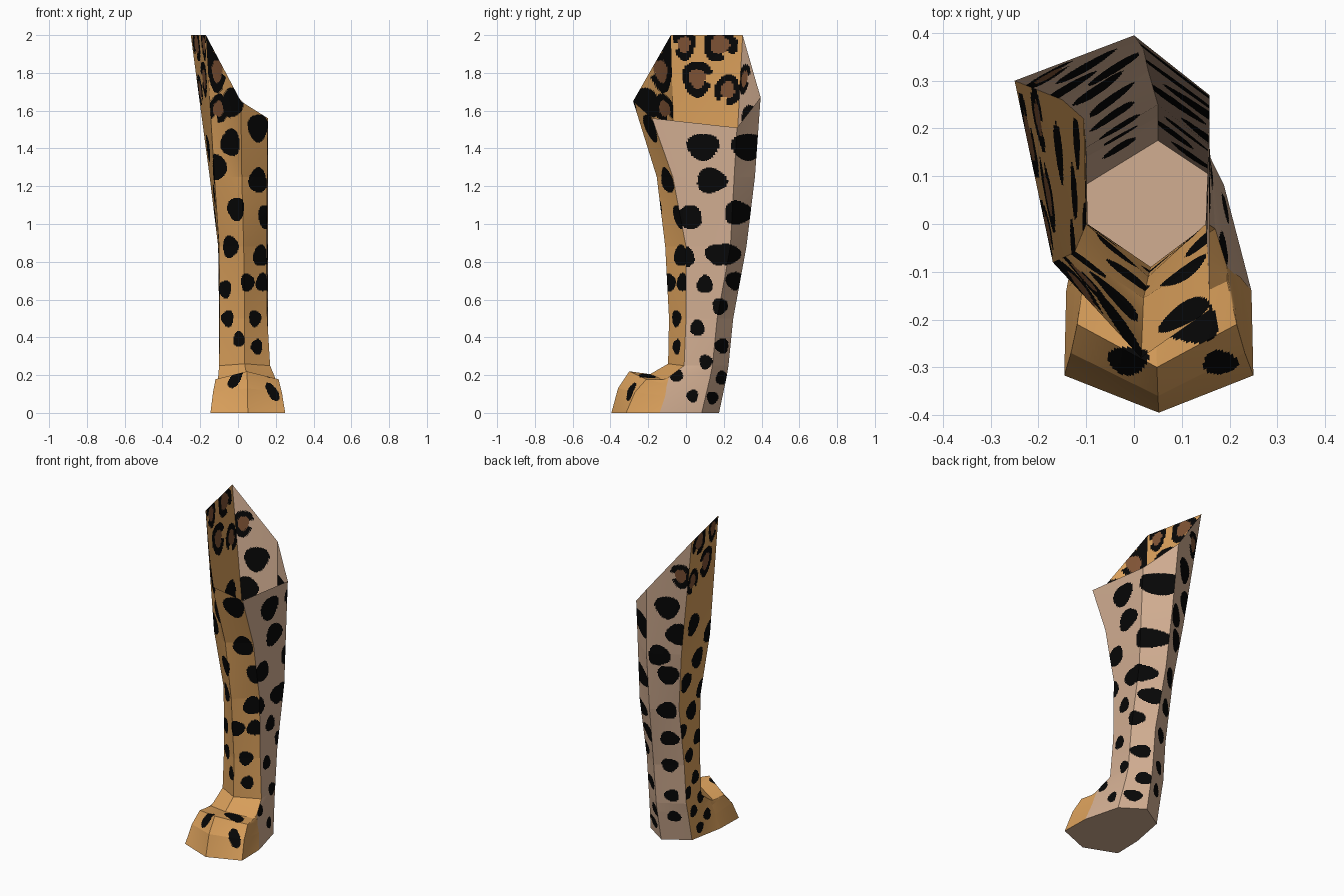
import bpy, bmesh, math
from mathutils import Vector

if "Cube" in bpy.data.objects:
    bpy.data.objects.remove(bpy.data.objects["Cube"])

# flat colours
def material(name, rgb):
    m = bpy.data.materials.new(name)
    m.diffuse_color = (*rgb, 1)
    m.use_nodes = True
    m.node_tree.nodes["Principled BSDF"].inputs["Base Color"].default_value = m.diffuse_color
    return m

MATS = [material("tawny fur", (0.70, 0.35, 0.105)),
        material("cream fur", (0.64, 0.42, 0.285)),
        material("black spots", (0.002, 0.002, 0.002)),
        material("brown rosettes", (0.21, 0.085, 0.035))]
TAWNY, CREAM, BLACK, BROWN = range(4)
AXES = {"front": (0, 2), "back": (0, 2), "left": (1, 2), "right": (1, 2), "foot": (0, 1)}

def sized(centres, low_width, high_width):
    # spots grow, and change proportion, with height
    out = []
    for u, z in centres:
        r = .034 + .024 * z
        out.append((u, z, r * (low_width if z < .75 else high_width), r * (.95 if z < .75 else 1.05)))
    return out

def spot_trail(z, end, low, high, spread):
    """Centres of staggered spots climbing one side."""
    k = 0
    while z < end:
        left, right = (a + (b - a) * z / 1.5 for a, b in zip(low, high))
        yield left + (right - left) * ((.4 + k * .618) % 1), z
        z += spread * (.045 + .05 * z)
        k += 1

SPOTS = {"right": sized([(.09, 1.41), (.135, 1.23), (.015, 1.035), (.325, 1.41), (.275, 1.06), (-.02, .825),
                         (.17, .84), (.22, .84), (.1, .68), (.255, .7), (.18, .565), (.06, .45), (.19, .355),
                         (.105, .27), (.19, .185), (.035, .09), (.14, .08), (-.05, .2)], .85, 1.25),
         "front": sized([(-.18, 1.94), (-.03, 1.64), (-.04, 1.43), (.105, 1.51), (-.11, 1.3), (.105, 1.23),
                         (-.01, 1.08), (-.04, .88), (.12, .83), (-.07, .655), (.05, .69), (.13, .69),
                         (-.055, .5), (.09, .5), (.005, .39), (.1, .35), (.15, 1.04)], .7, .75),
         "back": sized([(-.1, 1.56), (-.14, 1.38), (-.04, 1.24), (-.075, 1.11), (-.05, .87),
                        (-.045, .68), (-.03, .5), (-.03, .3), (-.03, .16)], .9, .85),
         "left": sized(spot_trail(.06, 1.52, (-.05, .12), (-.07, .27), 1.2), .85, .95),
         "foot": [(-.012, -.285, .042, .03), (.18, -.29, .036, .025), (.12, -.205, .06, .045)]}
# black rings with a brown heart near the top
ROSETTES = {"front": [(-.11, 1.81, .05, .11), (-.19, 1.79, .025, .08), (-.105, 1.61, .05, .075)],
            "left": [(.06, 1.77, .08, .095), (.18, 1.95, .09, .09), (.22, 1.71, .07, .08),
                     (-.01, 1.95, .06, .08)],
            "back": [(-.18, 1.77, .05, .08)]}

def distance(u, v, spot, seed):
    # wobbly ellipse: below 1 is inside
    du, dv = (u - spot[0]) / spot[2], (v - spot[1]) / spot[3]
    if abs(du) > 1.2 or abs(dv) > 1.2:
        return 2, 0
    a = math.atan2(dv, du)
    return math.hypot(du, dv) / (1 + .07 * math.sin(3 * a + 2 * seed)), a

def colour(p, side, base):
    u, v = p[AXES[side][0]], p[AXES[side][1]]
    for k, s in enumerate(ROSETTES.get(side, [])):
        d, a = distance(u, v, s, k)
        if d < .55:
            return BROWN
        if d < 1:
            return base if abs(math.sin((a + k) / 2)) < .15 else BLACK
    if any(distance(u, v, s, k)[0] < 1 for k, s in enumerate(SPOTS[side])):
        return BLACK
    return base

def loft(name, rows, strips, step=.006, across=32):
    """Shell through rows of points; strips = [(i, j, side, base colour)]."""
    bm = bmesh.new()
    for top, low in zip(rows, rows[1:]):
        n = max(2, round(max((Vector(a) - Vector(b)).length for a, b in zip(top, low)) / step))
        for i, j, side, base in strips:
            a, b, c, d = (Vector(p) for p in (top[i], top[j], low[i], low[j]))
            grid = [[bm.verts.new(a.lerp(b, s / across).lerp(c.lerp(d, s / across), t / n))
                     for s in range(across + 1)] for t in range(n + 1)]
            for t in range(n):
                for s in range(across):
                    f = bm.faces.new((grid[t][s], grid[t + 1][s], grid[t + 1][s + 1], grid[t][s + 1]))
                    f.material_index = colour(f.calc_center_median(), side, base)
    bmesh.ops.remove_doubles(bm, verts=bm.verts, dist=.0002)
    return finish(name, bm)

def finish(name, bm):
    me = bpy.data.meshes.new(name)
    bm.to_mesh(me)
    bm.free()
    for m in MATS:
        me.materials.append(m)
    ob = bpy.data.objects.new(name, me)
    bpy.context.collection.objects.link(ob)
    return ob

# leg: six-sided rings, order front, front right, back right, back, back left, front left
def ring(z, front, fr, br, back, bl, fl):
    return [(*p, z) for p in (front, fr, br, back, bl, fl)]

leg = [
    [(.015, -.28, 1.65), (.158, -.18, 1.56), (.158, .27, 1.51), (0, .395, 1.67), (-.25, .3, 2), (-.17, -.08, 2)],
    ring(1.25, (.02, -.155), (.155, -.07), (.158, .255), (.02, .365), (-.15, .26), (-.125, -.06)),
    ring(.88, (.03, -.11), (.15, 0), (.158, .235), (.03, .32), (-.105, .22), (-.1, 0)),
    ring(.5, (.035, -.09), (.155, 0), (.158, .165), (.05, .25), (-.1, .16), (-.097, 0)),
    ring(.25, (.035, -.095), (.17, -.01), (.16, .14), (.05, .225), (-.1, .14), (-.1, -.01)),
]
back = [(1, 2, "right", CREAM), (2, 3, "right", CREAM), (3, 4, "back", CREAM), (4, 5, "left", TAWNY)]
loft("leg", leg, back + [(5, 0, "front", TAWNY), (0, 1, "front", TAWNY)])

# foot: rows from instep to ground, mirrored about each row's own middle line
def foot_row(mid, front, corner, side):
    right = [(mid + corner[0], *corner[1:]), (mid + side[0], *side[1:])]
    mirrored = [(2 * mid - x, y, z) for x, y, z in reversed(right)]
    return mirrored + [(mid, *front)] + right

foot = [foot_row(.035, (-.095, .26), (.07, -.05, .255), (.135, -.01, .25)),
        foot_row(.045, (-.19, .205), (.15, -.12, .175), (.15, -.09, .19)),
        foot_row(.048, (-.3, .22), (.167, -.21, .178), (.157, -.1, .15)),
        foot_row(.05, (-.36, .13), (.182, -.27, .11), (.172, -.11, .09)),
        foot_row(.052, (-.395, 0), (.198, -.317, 0), (.194, -.14, 0))]
loft("foot", foot, [(i, i + 1, "foot", TAWNY) for i in range(4)])

# heel: back half of the leg down to the ground, meeting the foot at its sides
ground = [foot[4][2], foot[4][4], (.188, .083, 0), (.05, .175, 0), (-.1, .083, 0), foot[4][0]]
middle = [foot[1][2], foot[1][4], (.165, .128, .19), (.05, .215, .19), (-.1, .125, .19), foot[1][0]]
loft("heel", [leg[4], middle, ground], back)

# sole
bm = bmesh.new()
f = bm.faces.new([bm.verts.new(p) for p in reversed(foot[4] + ground[2:5])])
f.material_index = CREAM
finish("sole", bm)
